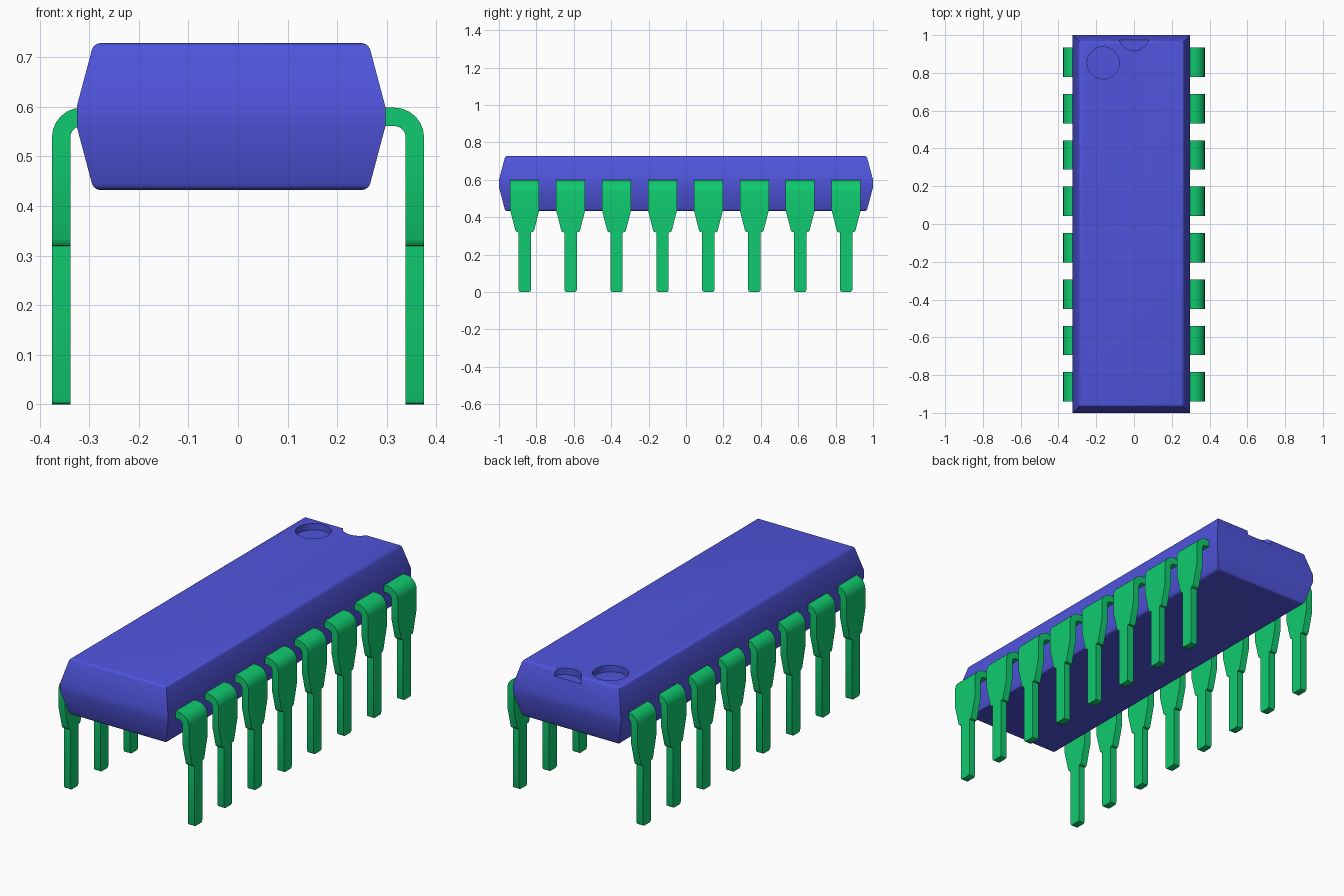
import bpy, bmesh, math

if "Cube" in bpy.data.objects:
    bpy.data.objects.remove(bpy.data.objects["Cube"])


def material(name, color):
    m = bpy.data.materials.new(name)
    m.diffuse_color = color
    m.use_nodes = True
    m.node_tree.nodes["Principled BSDF"].inputs["Base Color"].default_value = m.diffuse_color
    return m


def make_object(name, bm, mat=None):
    bmesh.ops.recalc_face_normals(bm, faces=bm.faces)
    me = bpy.data.meshes.new(name)
    bm.to_mesh(me)
    bm.free()
    ob = bpy.data.objects.new(name, me)
    bpy.context.collection.objects.link(ob)
    if mat:
        me.materials.append(mat)
    return ob


def loft(bm, rings):
    """Skin a list of four-point rings and cap both ends."""
    loops = [[bm.verts.new(p) for p in r] for r in rings]
    for a, b in zip(loops, loops[1:]):
        for i in range(4):
            j = (i + 1) % 4
            bm.faces.new((a[i], a[j], b[j], b[i]))
    bm.faces.new(loops[0])
    bm.faces.new(loops[-1])


def smooth(ob):
    bpy.ops.object.select_all(action='DESELECT')
    ob.select_set(True)
    bpy.context.view_layer.objects.active = ob
    bpy.ops.object.shade_smooth_by_angle(angle=math.radians(30))


blue = material("blue_plastic", (0.08, 0.09, 0.72, 1))
green = material("green_metal", (0.005, 0.6, 0.16, 1))

# Body: tapered block with a vertical band around the middle
CX, HX, HY = -0.014, 0.311, 1.0
bm = bmesh.new()
rings = []
for z, inset in ((0.432, 0.034), (0.56, 0), (0.60, 0), (0.728, 0.034)):
    x, y = HX - inset, HY - inset
    rings.append([(CX + sx * x, sy * y, z)
                  for sx, sy in ((-1, -1), (1, -1), (1, 1), (-1, 1))])
loft(bm, rings)
rim = [e for e in bm.edges
       if all(v.co.z < 0.44 for v in e.verts) or all(v.co.z > 0.72 for v in e.verts)]
bmesh.ops.bevel(bm, geom=rim, offset=0.013, segments=3, profile=0.5, affect='EDGES')
body = make_object("body", bm, blue)

# Round pin-one dimple and half-round end notch cut into the top
for name, x, y, r in (("dimple_cutter", -0.163, 0.853, 0.085),
                      ("notch_cutter", 0.0, 1.0, 0.081)):
    bm = bmesh.new()
    bmesh.ops.create_cone(bm, cap_ends=True, segments=40, radius1=r, radius2=r, depth=0.2)
    bmesh.ops.translate(bm, verts=bm.verts, vec=(x, y, 0.694 + 0.1))
    cutter = make_object(name, bm)
    cutter.hide_render = True
    mod = body.modifiers.new(name, 'BOOLEAN')
    mod.operation, mod.solver, mod.object = 'DIFFERENCE', 'EXACT', cutter
    bpy.context.view_layer.objects.active = body
    bpy.ops.object.modifier_apply(modifier=name)
    bpy.data.objects.remove(cutter, do_unlink=True)
smooth(body)

# Pin stations: (outer point, inner point, width) from body, round the bend, down
WIDE, NARROW = 0.155, 0.066
stations = [((0.27, 0.598), (0.27, 0.56), WIDE)]
for i in range(7):
    a = math.pi / 2 * (1 - i / 6)
    c, s = math.cos(a), math.sin(a)
    stations.append(((0.315 + 0.060 * c, 0.538 + 0.060 * s),
                     (0.315 + 0.023 * c, 0.538 + 0.023 * s), WIDE))
for z, w in ((0.436, WIDE), (0.333, 0.102), (0.326, 0.098), (0.320, 0.086),
             (0.319, NARROW), (0.012, NARROW), (0.003, 0.059), (0.0, 0.046)):
    stations.append(((0.375, z), (0.338, z), w))


def make_pin(name, side, y):
    bm = bmesh.new()
    loft(bm, [[(side * o[0], y - w / 2, o[1]), (side * o[0], y + w / 2, o[1]),
               (side * n[0], y + w / 2, n[1]), (side * n[0], y - w / 2, n[1])]
              for o, n, w in stations])
    smooth(make_object(name, bm, green))


# Two rows of eight pins
for side, label in ((-1, "left"), (1, "right")):
    for i in range(8):
        make_pin(f"{label}_pin_{i + 1}", side, -0.003 + (i - 3.5) * 0.2455)
